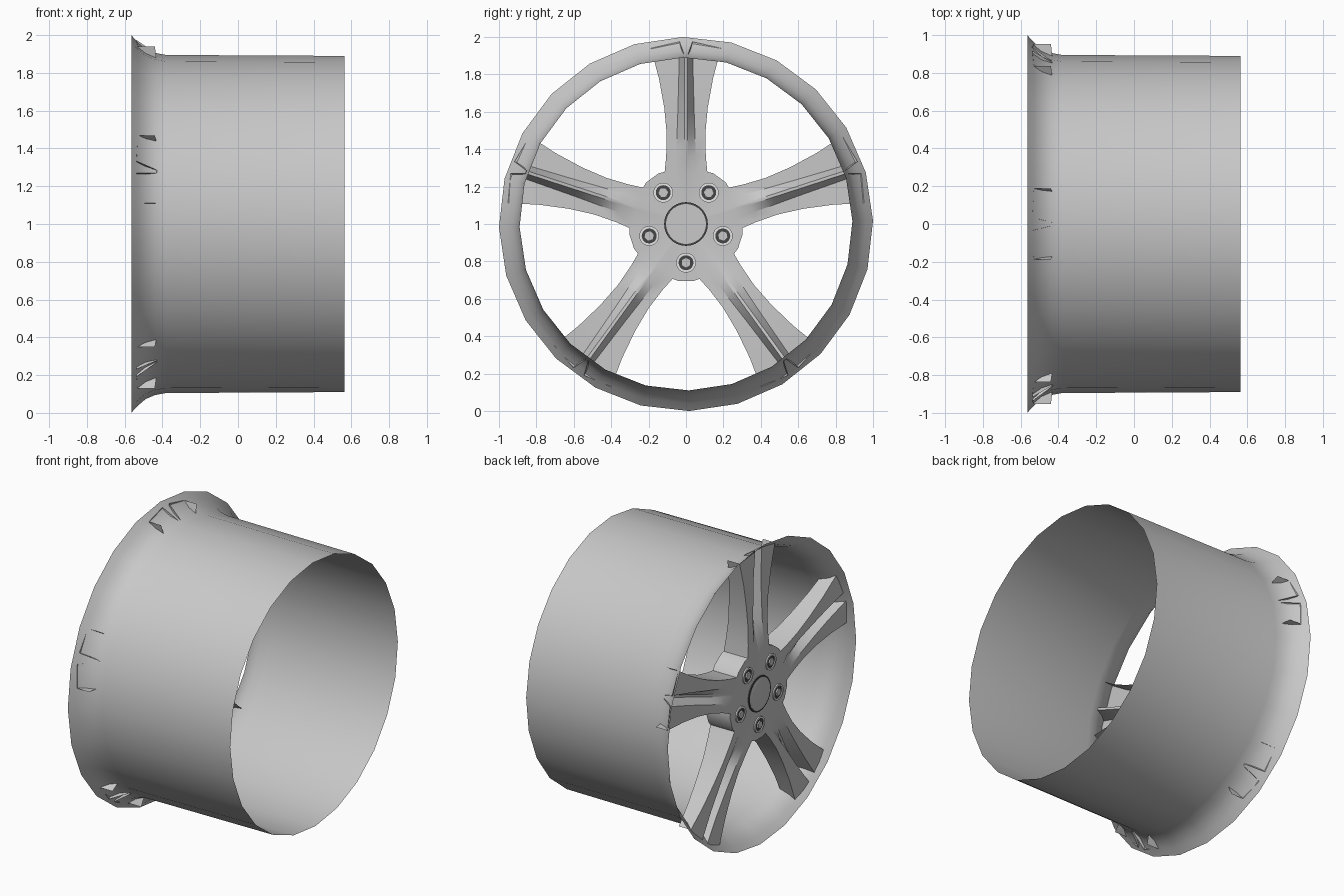
import bpy, bmesh, math

cube = bpy.data.objects.get("Cube")
if cube:
    bpy.data.objects.remove(cube, do_unlink=True)


def material(name, value):
    m = bpy.data.materials.new(name)
    m.use_nodes = True
    color = (value, value, value, 1)
    m.diffuse_color = color
    m.node_tree.nodes["Principled BSDF"].inputs["Base Color"].default_value = color
    return m


SILVER = material("silver grey", 0.58)
WHITE = material("white", 0.92)
DARK = material("dark grey", 0.06)


def place(x, along, side, angle):
    """Point on the wheel: axial x, distance along a spoke, sideways offset."""
    c, s = math.cos(angle), math.sin(angle)
    return (x, along * c - side * s, 1 + along * s + side * c)


def finish(name, bm, mat, smooth=35):
    bmesh.ops.remove_doubles(bm, verts=bm.verts, dist=0.0005)
    bmesh.ops.recalc_face_normals(bm, faces=bm.faces)
    mesh = bpy.data.meshes.new(name)
    bm.to_mesh(mesh)
    bm.free()
    mesh.materials.append(mat)
    ob = bpy.data.objects.new(name, mesh)
    bpy.context.collection.objects.link(ob)
    bpy.ops.object.select_all(action="DESELECT")
    ob.select_set(True)
    bpy.context.view_layer.objects.active = ob
    bpy.ops.object.shade_smooth_by_angle(angle=math.radians(smooth))
    return ob


def lathe(name, profile, mat, sides, center=(0, 0), turn=0, smooth=35):
    """Spin (x, radius) points about an axis parallel to x."""
    bm = bmesh.new()
    rings = []
    for x, r in profile:
        ring = []
        for i in range(sides):
            a = turn + math.tau * i / sides
            ring.append(bm.verts.new((x, center[0] + r * math.cos(a),
                                      1 + center[1] + r * math.sin(a))))
        rings.append(ring)
    for low, high in zip(rings, rings[1:]):
        for i in range(sides):
            j = (i + 1) % sides
            bm.faces.new((low[i], low[j], high[j], high[i]))
    return finish(name, bm, mat, smooth)


# Thin open barrel with flared lip
lathe("rim_barrel", [(-0.565, 1.0), (-0.53, 0.962), (-0.49, 0.928), (-0.44, 0.906),
                     (-0.38, 0.895), (0.565, 0.89)], SILVER, 24,
      turn=math.radians(1), smooth=60)

# Spoke stations: along, half width, groove half width, groove depth, front x, back x
STATIONS = [(0.27, 0.115, 0.055, 0.0, -0.54, -0.36),
            (0.36, 0.106, 0.052, 0.02, -0.537, -0.37),
            (0.48, 0.103, 0.048, 0.04, -0.533, -0.385),
            (0.62, 0.116, 0.043, 0.06, -0.53, -0.40),
            (0.78, 0.145, 0.039, 0.08, -0.53, -0.42),
            (0.975, 0.188, 0.034, 0.10, -0.53, -0.44)]


def spoke_row(station, angle):
    along, half, groove, depth, front, back = station
    tip = along > 0.9
    edge = along - (0.035 if tip else 0)
    floor = along - (0.075 if tip else 0)
    lift = 0.008 if tip else 0
    right = [(back, edge, half), (front, edge, half),
             (front - lift, along, groove), (front + depth, floor, 0.008)]
    left = [(x, a, -t) for x, a, t in reversed(right)]
    return [place(x, a, t, angle) for x, a, t in right + left]


# Five grooved spokes joined by a lobed hub, open at the back
bm = bmesh.new()
hub_outline = []
for k in range(5):
    angle = math.pi / 2 + math.tau * k / 5
    rows = [[bm.verts.new(p) for p in spoke_row(s, angle)] for s in STATIONS]
    for a, b in zip(rows, rows[1:]):
        for i in range(len(a) - 1):
            bm.faces.new((a[i], a[i + 1], b[i + 1], b[i]))
    base = rows[0]
    hub_outline += list(reversed(base[1:-1]))
    # lobe beside the lug
    lobe = angle + math.pi / 5
    nxt = angle + math.tau / 5
    sides = [(0.292, -0.075), (0.305, -0.04), (0.305, 0.04), (0.292, 0.075)]
    front = [bm.verts.new(place(-0.54, a, t, lobe)) for a, t in sides]
    rear = [bm.verts.new(place(-0.36, a, t, lobe)) for a, t in sides]
    hub_outline += front
    end_front = bm.verts.new(place(-0.54, STATIONS[0][0], -STATIONS[0][1], nxt))
    end_rear = bm.verts.new(place(-0.36, STATIONS[0][0], -STATIONS[0][1], nxt))
    f = [base[1]] + front + [end_front]
    r = [base[0]] + rear + [end_rear]
    for i in range(len(f) - 1):
        bm.faces.new((f[i], f[i + 1], r[i + 1], r[i]))
center = bm.verts.new((-0.545, 0, 1))
for i, v in enumerate(hub_outline):
    bm.faces.new((v, hub_outline[(i + 1) % len(hub_outline)], center))
finish("spokes_and_hub", bm, SILVER, 25)

# Center cap with a dark seam around it
lathe("center_cap", [(-0.558, 0), (-0.556, 0.08), (-0.55, 0.107), (-0.53, 0.107),
                     (-0.53, 0)], SILVER, 28)
lathe("cap_seam", [(-0.549, 0.107), (-0.549, 0.117), (-0.531, 0.117),
                   (-0.531, 0.107)], DARK, 28)

# Lug seats and hex nuts
for k in range(5):
    a = -math.pi / 2 + math.tau * k / 5
    c = (0.207 * math.cos(a), 0.207 * math.sin(a))
    lathe(f"lug_seat_{k + 1}", [(-0.55, 0.04), (-0.55, 0.053), (-0.52, 0.053),
                                (-0.52, 0.04), (-0.55, 0.04)], WHITE, 20, c)
    lathe(f"lug_recess_{k + 1}", [(-0.544, 0), (-0.544, 0.04), (-0.526, 0.04),
                                  (-0.526, 0)], DARK, 20, c)
    lathe(f"lug_nut_{k + 1}", [(-0.553, 0), (-0.553, 0.026), (-0.518, 0.026),
                               (-0.518, 0)], SILVER, 6, c, a)
